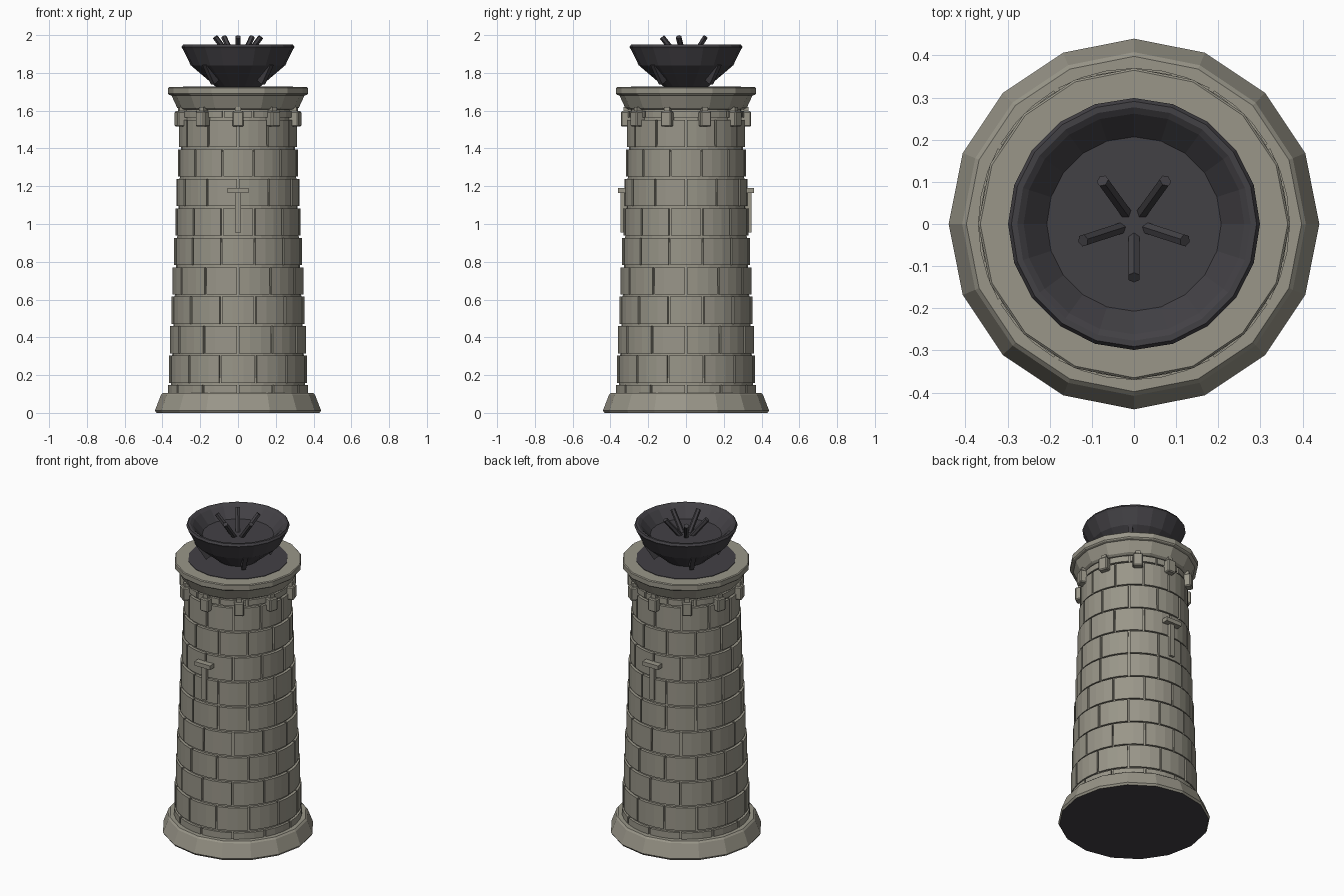
import bpy, bmesh, math
from mathutils import Matrix, Vector

if "Cube" in bpy.data.objects:
    bpy.data.objects.remove(bpy.data.objects["Cube"])


def material(name, col):
    m = bpy.data.materials.new(name)
    m.diffuse_color = (*col, 1)
    m.use_nodes = True
    m.node_tree.nodes["Principled BSDF"].inputs["Base Color"].default_value = m.diffuse_color
    return m


STONE = material("weathered stone", (0.32, 0.305, 0.25))
IRON = material("dark iron", (0.055, 0.052, 0.059))


def finish(bm, name, mat, extra=None):
    bmesh.ops.recalc_face_normals(bm, faces=bm.faces)
    me = bpy.data.meshes.new(name)
    bm.to_mesh(me)
    bm.free()
    me.materials.append(mat)
    if extra:
        me.materials.append(extra)
    ob = bpy.data.objects.new(name, me)
    bpy.context.collection.objects.link(ob)
    return ob


def lathe(name, profile, sides, mat, extra=None):
    """Closed solid of revolution from (radius, z) points, capped at both ends."""
    bm = bmesh.new()
    rings = [[bm.verts.new((r * math.cos(2 * math.pi * i / sides),
                            r * math.sin(2 * math.pi * i / sides), z))
              for i in range(sides)] for r, z in profile]
    for a, b in zip(rings, rings[1:]):
        for i in range(sides):
            j = (i + 1) % sides
            bm.faces.new((a[i], a[j], b[j], b[i]))
    bm.faces.new(rings[0][::-1])
    bm.faces.new(rings[-1])
    return finish(bm, name, mat, extra)


def add_box(bm, size, matrix, bevel=0.0):
    vs = bmesh.ops.create_cube(bm, size=1, matrix=matrix @ Matrix.Diagonal((*size, 1)))["verts"]
    if bevel:
        edges = list({e for v in vs for e in v.link_edges})
        bmesh.ops.bevel(bm, geom=edges, offset=bevel, segments=1, affect='EDGES')


def tower_radius(z):
    return 0.371 - 0.0425 * (z - 0.1)


# Plinth with a dark underside
plinth = lathe("plinth", [(0.432, 0), (0.44, 0.012), (0.408, 0.095), (0.398, 0.105)], 16, STONE, IRON)
for p in plinth.data.polygons:
    if p.normal.z < -0.9:
        p.material_index = 1

# Tower core seen in the joints between blocks
lathe("tower_core", [(tower_radius(0.09) - 0.014, 0.09), (tower_radius(1.63) - 0.014, 1.63)], 32, STONE)

# Courses of curved stone blocks
bm = bmesh.new()
levels = [0.1] + [0.153 + 0.156 * i for i in range(10)] + [1.605]
COUNT, SEG, GAP = 12, 3, 0.006
for row, (lo, hi) in enumerate(zip(levels, levels[1:])):
    z0, z1 = lo + GAP, hi - GAP
    r = tower_radius((lo + hi) / 2)
    offset = 0.5 * (row % 2) if row < 6 else 0.5 * ((row + 1) % 2)
    for k in range(COUNT):
        step = 2 * math.pi / COUNT
        a0 = -math.pi / 2 + (k + offset) * step + GAP / r
        a1 = a0 + step - 2 * GAP / r
        cols = []
        for s in range(SEG + 1):
            a = a0 + (a1 - a0) * s / SEG
            c, sn = math.cos(a), math.sin(a)
            cols.append([bm.verts.new((q * c, q * sn, z)) for q, z in
                         ((r - 0.03, z0), (r, z0), (r, z1), (r - 0.03, z1))])
        for u, v in zip(cols, cols[1:]):
            for i in range(4):
                j = (i + 1) % 4
                bm.faces.new((u[i], v[i], v[j], u[j]))
        bm.faces.new(cols[0])
        bm.faces.new(cols[-1][::-1])
finish(bm, "stone_blocks", STONE)

# Flared cap and the dark hearth plate on it
lathe("cap", [(0.31, 1.607), (0.322, 1.615), (0.352, 1.68), (0.365, 1.684), (0.37, 1.69),
              (0.37, 1.72), (0.365, 1.725)], 16, STONE)
lathe("hearth_plate", [(0.29, 1.722), (0.29, 1.728)], 16, IRON)

# Ring of corbels under the cap
bm = bmesh.new()
for k in range(10):
    rot = Matrix.Rotation(math.radians(36 * k - 90), 4, 'Z')
    add_box(bm, (0.06, 0.058, 0.082), rot @ Matrix.Translation((0.315, 0, 1.556)), 0.006)
    add_box(bm, (0.05, 0.03, 0.04), rot @ Matrix.Translation((0.305, 0, 1.6)))
finish(bm, "corbels", STONE)

# T-shaped slit mouldings, front and back
bm = bmesh.new()
for ang in (-90, 90):
    rot = Matrix.Rotation(math.radians(ang), 4, 'Z')
    add_box(bm, (0.04, 0.03, 0.215), rot @ Matrix.Translation((0.326, 0, 1.0625)))
    add_box(bm, (0.05, 0.11, 0.026), rot @ Matrix.Translation((0.336, 0, 1.178)))
finish(bm, "slit_mouldings", STONE)

# Fire bowl with inner wall and floor
lathe("fire_bowl", [(0.115, 1.725), (0.25, 1.84), (0.292, 1.925), (0.299, 1.937), (0.291, 1.95),
                    (0.277, 1.95), (0.262, 1.94), (0.207, 1.88)], 20, IRON)

# Four slanted struts carrying the bowl
bm = bmesh.new()
for k in range(4):
    rot = Matrix.Rotation(math.radians(45 + 90 * k), 4, 'Z')
    tilt = Matrix.Rotation(math.radians(-58), 4, 'Y')
    add_box(bm, (0.12, 0.026, 0.04), rot @ Matrix.Translation((0.205, 0, 1.80)) @ tilt)
finish(bm, "bowl_struts", IRON)

# Five rods splaying out of the bowl
bm = bmesh.new()
for k in range(5):
    a = math.radians(72 * k - 90)
    d = Vector((math.cos(a), math.sin(a), 0))
    p, q = d * 0.028 + Vector((0, 0, 1.865)), d * 0.127 + Vector((0, 0, 1.99))
    m = Matrix.Translation((p + q) / 2) @ (q - p).to_track_quat('Z', 'Y').to_matrix().to_4x4()
    bmesh.ops.create_cone(bm, cap_ends=True, segments=6, radius1=0.015, radius2=0.015,
                          depth=(q - p).length, matrix=m)
finish(bm, "bowl_rods", IRON)
